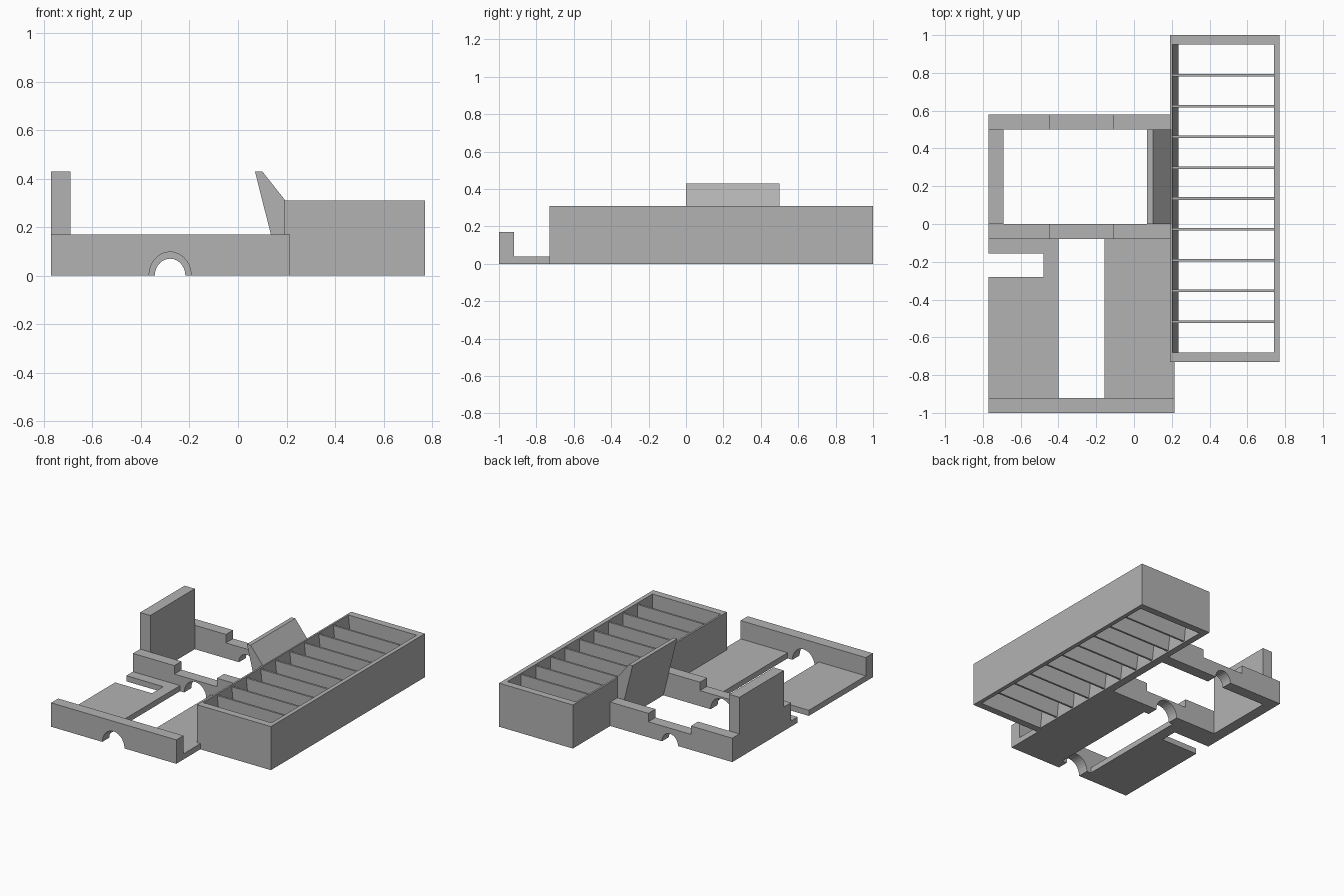
import bpy, bmesh, math

old = bpy.data.objects.get("Cube")
if old:
    bpy.data.objects.remove(old, do_unlink=True)

gray = bpy.data.materials.new("plain gray")
gray.use_nodes = True
COLOR = (0.45, 0.45, 0.45, 1)
gray.diffuse_color = COLOR
gray.node_tree.nodes["Principled BSDF"].inputs["Base Color"].default_value = COLOR


def prism(name, outline, low, high, axis="y"):
    """Extrude an outline: xz points along y, or xy points along z."""
    bm = bmesh.new()
    place = (lambda p, d: (p[0], d, p[1])) if axis == "y" else (lambda p, d: (p[0], p[1], d))
    face = bm.faces.new([bm.verts.new(place(p, low)) for p in outline])
    new = bmesh.ops.extrude_face_region(bm, geom=[face])["geom"]
    shift = (0, high - low, 0) if axis == "y" else (0, 0, high - low)
    bmesh.ops.translate(bm, vec=shift, verts=[g for g in new if isinstance(g, bmesh.types.BMVert)])
    bmesh.ops.recalc_face_normals(bm, faces=bm.faces)
    mesh = bpy.data.meshes.new(name)
    bm.to_mesh(mesh)
    bm.free()
    mesh.materials.append(gray)
    obj = bpy.data.objects.new(name, mesh)
    bpy.context.collection.objects.link(obj)
    return obj


def box(name, x0, x1, y0, y1, z0, z1):
    return prism(name, [(x0, z0), (x1, z0), (x1, z1), (x0, z1)], y0, y1)


def arch(half_width, height, steps=14):
    """Arched underside opening, from right to left."""
    angles = [math.pi * (1 - i / steps) for i in range(steps + 1)]
    return [(ARCH_X + half_width * math.cos(a), height * math.sin(a)) for a in angles]


LEFT, RIGHT, ARCH_X = 0.215, -0.77, -0.28
RAIL_TOP, SADDLE_TOP = 0.17, 0.11

# Cross rails with arched openings; two have a lowered middle
full_top = [(LEFT, 0), (LEFT, RAIL_TOP), (RIGHT, RAIL_TOP), (RIGHT, 0)]
saddle = [(-0.11, RAIL_TOP), (-0.11, SADDLE_TOP), (-0.445, SADDLE_TOP), (-0.445, RAIL_TOP)]
saddle_top = full_top[:2] + saddle + full_top[2:]
prism("front_rail", arch(0.087, 0.098) + full_top, -1, -0.92)
prism("middle_rail", arch(0.087, 0.098) + saddle_top, -0.08, 0)
prism("back_rail", arch(0.063, 0.07) + saddle_top, 0.5, 0.58)

# Floor plates, the right one with a slot
FLOOR = 0.04
box("left_floor", -0.155, LEFT, -0.92, -0.08, 0, FLOOR)
slotted = [(RIGHT, -0.92), (-0.4, -0.92), (-0.4, -0.08), (RIGHT, -0.08),
           (RIGHT, -0.155), (-0.48, -0.155), (-0.48, -0.28), (RIGHT, -0.28)]
prism("right_floor", slotted, 0, FLOOR, axis="z")

# Upright side wall and leaning panel
box("side_wall", RIGHT, -0.69, 0, 0.5, 0, 0.43)
prism("leaning_panel", [(0.178, 0), (0.2, 0), (0.195, 0.31), (0.1, 0.43), (0.07, 0.43)], 0, 0.5)

# Open rack: walls, tapered inner wall and dividers
RACK_TOP, FRONT, BACK, END = 0.31, -0.73, 1.0, 0.05
box("rack_outer_wall", 0.74, 0.77, FRONT, BACK, 0, RACK_TOP)
box("rack_front_wall", 0.19, 0.77, FRONT, FRONT + END, 0, RACK_TOP)
box("rack_back_wall", 0.19, 0.77, BACK - END, BACK, 0, RACK_TOP)
prism("rack_inner_wall", [(0.19, 0), (0.235, 0), (0.203, RACK_TOP), (0.19, RACK_TOP)], FRONT, BACK)
CELLS = 10
pitch = (BACK - FRONT - 2 * END) / CELLS
for i in range(1, CELLS):
    y = FRONT + END + i * pitch
    box(f"rack_divider_{i}", 0.2, 0.75, y - 0.007, y + 0.007, 0.01, RACK_TOP - 0.01)
